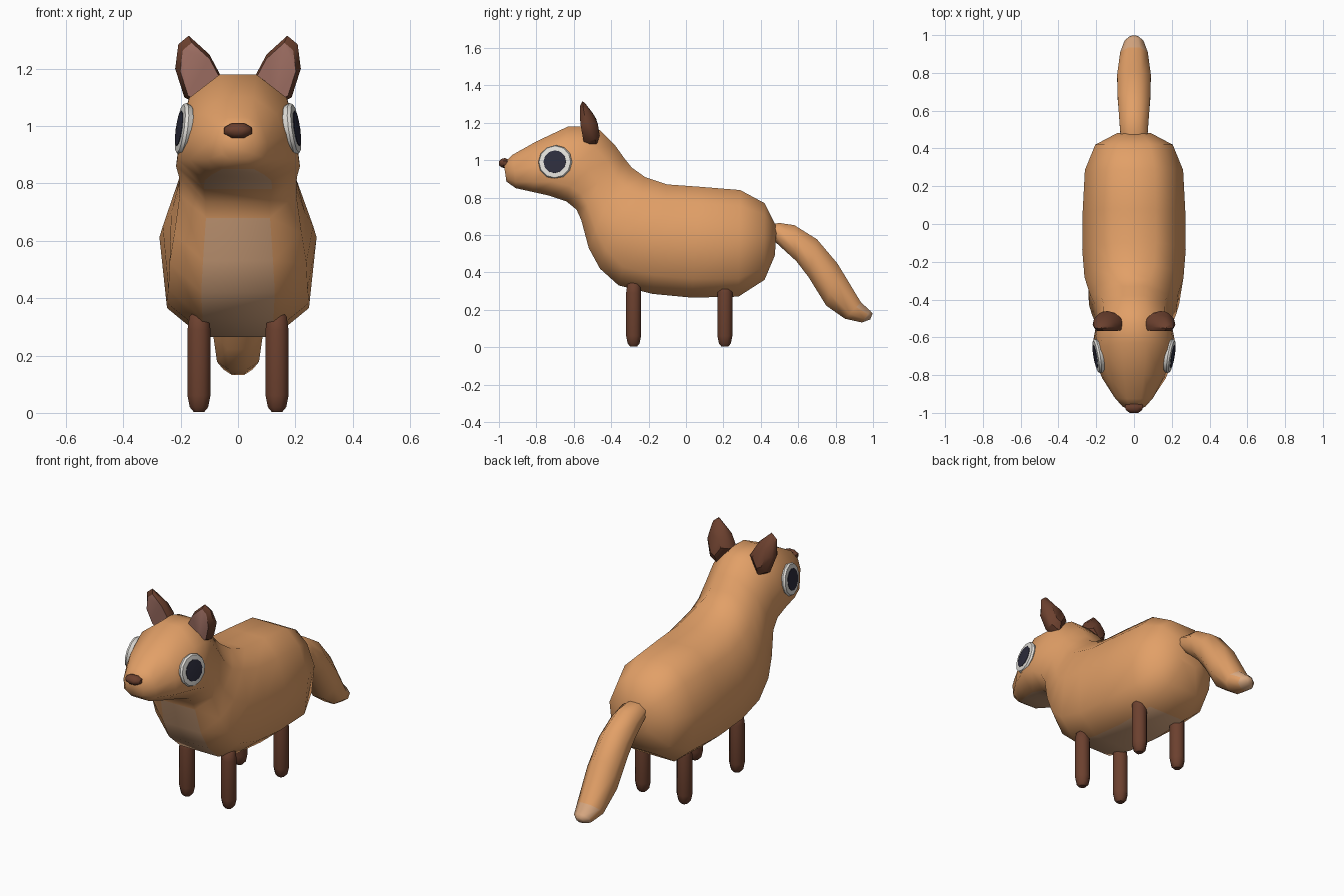
import bpy, bmesh, math
from mathutils import Vector, Matrix

if "Cube" in bpy.data.objects:
    bpy.data.objects.remove(bpy.data.objects["Cube"])


def material(name, rgb):
    m = bpy.data.materials.new(name)
    m.diffuse_color = (*rgb, 1)
    m.use_nodes = True
    m.node_tree.nodes["Principled BSDF"].inputs["Base Color"].default_value = m.diffuse_color
    return m


FUR = material("orange_fur", (0.76, 0.35, 0.136))
PALE = material("pale_fur", (0.70, 0.40, 0.225))
BROWN = material("dark_brown", (0.150, 0.052, 0.028))
PINK = material("inner_ear_pink", (0.36, 0.165, 0.13))
WHITE = material("eye_white", (0.76, 0.74, 0.70))
DARK = material("pupil_dark", (0.026, 0.026, 0.046))


def skin(name, rings, mats, rule=None, angle=50):
    """Bridge closed rings of points, cap both ends and colour faces by rule."""
    bm = bmesh.new()
    loops = [[bm.verts.new(p) for p in r] for r in rings]
    n = len(loops[0])
    for a, b in zip(loops, loops[1:]):
        for i in range(n):
            j = (i + 1) % n
            bm.faces.new((a[i], a[j], b[j], b[i]))
    bm.faces.new(loops[0])
    bm.faces.new(loops[-1])
    bmesh.ops.recalc_face_normals(bm, faces=bm.faces)
    bm.normal_update()
    if rule:
        for f in bm.faces:
            f.material_index = rule(f)
    me = bpy.data.meshes.new(name)
    bm.to_mesh(me)
    bm.free()
    for m in mats:
        me.materials.append(m)
    ob = bpy.data.objects.new(name, me)
    bpy.context.collection.objects.link(ob)
    bpy.ops.object.select_all(action='DESELECT')
    ob.select_set(True)
    bpy.context.view_layer.objects.active = ob
    bpy.ops.object.shade_smooth_by_angle(angle=math.radians(angle))
    return ob


def section(top, bottom, half_width, outline, x=0):
    """Ring between a top and a bottom (y, z) point; outline is (across, up)."""
    t, b = Vector((x, *top)), Vector((x, *bottom))
    mid, up = (t + b) / 2, (t - b) / 2
    return [mid + up * v + Vector((half_width * u, 0, 0)) for u, v in outline]


def round_outline(n):
    k = 1 / math.cos(math.pi / n)   # flats touch the given radius
    return [(k * math.sin(2 * math.pi * (i + .5) / n), k * math.cos(2 * math.pi * (i + .5) / n))
            for i in range(n)]


# Body, neck and head in one skin
TRUNK = [(.42, 1), (.76, .70), (1, .12), (.91, -.66), (.46, -1)]
HEAD = [(.30, 1), (.80, .56), (.93, 0), (1, -.6), (.55, -1)]


def body_outline(h):
    side = [(a[0] + (b[0] - a[0]) * h, a[1] + (b[1] - a[1]) * h) for a, b in zip(TRUNK, HEAD)]
    return side + [(-u, v) for u, v in reversed(side)]


body = [  # top, bottom, half width, head-likeness
    ((.485, .64), (.475, .49), .09, 0),
    ((.42, .77), (.42, .36), .205, 0),
    ((.29, .84), (.28, .27), .26, 0),
    ((.08, .857), (.03, .265), .272, 0),
    ((-.10, .87), (-.18, .285), .274, 0),
    ((-.22, .91), (-.36, .33), .264, .1),
    ((-.29, .96), (-.46, .42), .245, .7),
    ((-.33, 1.01), (-.52, .53), .222, 1),
    ((-.38, 1.08), (-.56, .68), .203, 1),
    ((-.46, 1.16), (-.585, .735), .205, 1),
    ((-.53, 1.18), (-.64, .78), .216, 1),
    ((-.63, 1.18), (-.73, .81), .212, 1),
    ((-.80, 1.10), (-.82, .83), .170, .9),
    ((-.925, 1.03), (-.91, .85), .108, .6),
    ((-.975, .985), (-.96, .885), .06, .2),
]


def belly_rule(f):
    c = f.calc_center_median()
    under = abs(c.x) < .01 and f.normal.z < .1 and abs(f.normal.x) < .1
    return int(under and c.y < .3 and (c.z < .62 or .785 < c.z < .86))


skin("body", [section(t, b, w, body_outline(h)) for t, b, w, h in body],
     [FUR, PALE], belly_rule, 85)

# Tail, with a pale tip
tail = [
    ((.44, .655), (.44, .57), .066),
    ((.50, .664), (.48, .56), .073),
    ((.58, .652), (.59, .46), .080),
    ((.70, .577), (.655, .375), .087),
    ((.81, .447), (.75, .222), .089),
    ((.935, .24), (.85, .152), .073),
    ((.985, .195), (.94, .132), .05),
    ((.998, .18), (.985, .148), .022),
]
skin("tail", [section(t, b, w, round_outline(8)) for t, b, w in tail], [FUR, PALE],
     lambda f: int(f.calc_center_median().y > .95), 70)

# Four legs with rounded ends
for place, y in (("front", -.28), ("back", .208)):
    for side, x in (("left", -.136), ("right", .136)):
        stages = [(.003, .018), (.02, .032), (.06, .040), (.29, .040), (.335, .034), (.35, .02)]
        skin(f"{place}_{side}_leg",
             [section((y + r, z), (y - r, z), r, round_outline(8), x) for z, r in stages],
             [BROWN])

# Nose: a small flattened button
nose = [(-.945, .040, .018), (-.968, .049, .027), (-.986, .042, .023), (-1.0, .022, .011)]
skin("nose", [section((y, .984 + h), (y, .984 - h), w, round_outline(8)) for y, w, h in nose],
     [BROWN])

EAR = [(.06, 1.175), (.10, 1.25), (.172, 1.315), (.208, 1.285), (.219, 1.2),
       (.187, 1.1), (.13, 1.07)]
EAR_MID = (.145, 1.19)


def ear_ring(sx, scale, depth, shift=0):
    pts = []
    for x, z in EAR:
        x = EAR_MID[0] + (x - EAR_MID[0]) * scale - shift
        z = EAR_MID[1] + (z - EAR_MID[1]) * scale - shift
        front = -.54 - .028 * math.sin(max(0, min(1, (z - 1.07) / .27)) * math.pi * .75)
        thick = .095 * min(1, (1.37 - z) / .16)
        pts.append((sx * x, front + thick * depth, z))
    return pts


for side, sx in (("left", -1), ("right", 1)):
    # Ear: pink front panel, brown rim and rounded back
    skin(f"{side}_ear",
         [ear_ring(sx, .86, .0, .007), ear_ring(sx, 1, .32), ear_ring(sx, .90, .68),
          ear_ring(sx, .5, .98)],
         [BROWN, PINK], lambda f: int(len(f.verts) == 7 and f.normal.y < 0), 40)

    # Eye: white rim and dark pupil on a tilted disc
    normal = Vector((sx, -.17, .14)).normalized()
    place = Matrix.Translation((sx * .195, -.70, .99)) @ \
        normal.to_track_quat('Z', 'Y').to_matrix().to_4x4()

    def disc(r, h):
        return [place @ Vector((r * math.cos(i * math.pi / 6), r * math.sin(i * math.pi / 6), h))
                for i in range(12)]

    skin(f"{side}_eye_rim",
         [disc(.084, -.022), disc(.092, -.004), disc(.086, .007), disc(.06, .010)],
         [WHITE])
    skin(f"{side}_pupil", [disc(.062, .006), disc(.061, .012), disc(.03, .014)], [DARK])
